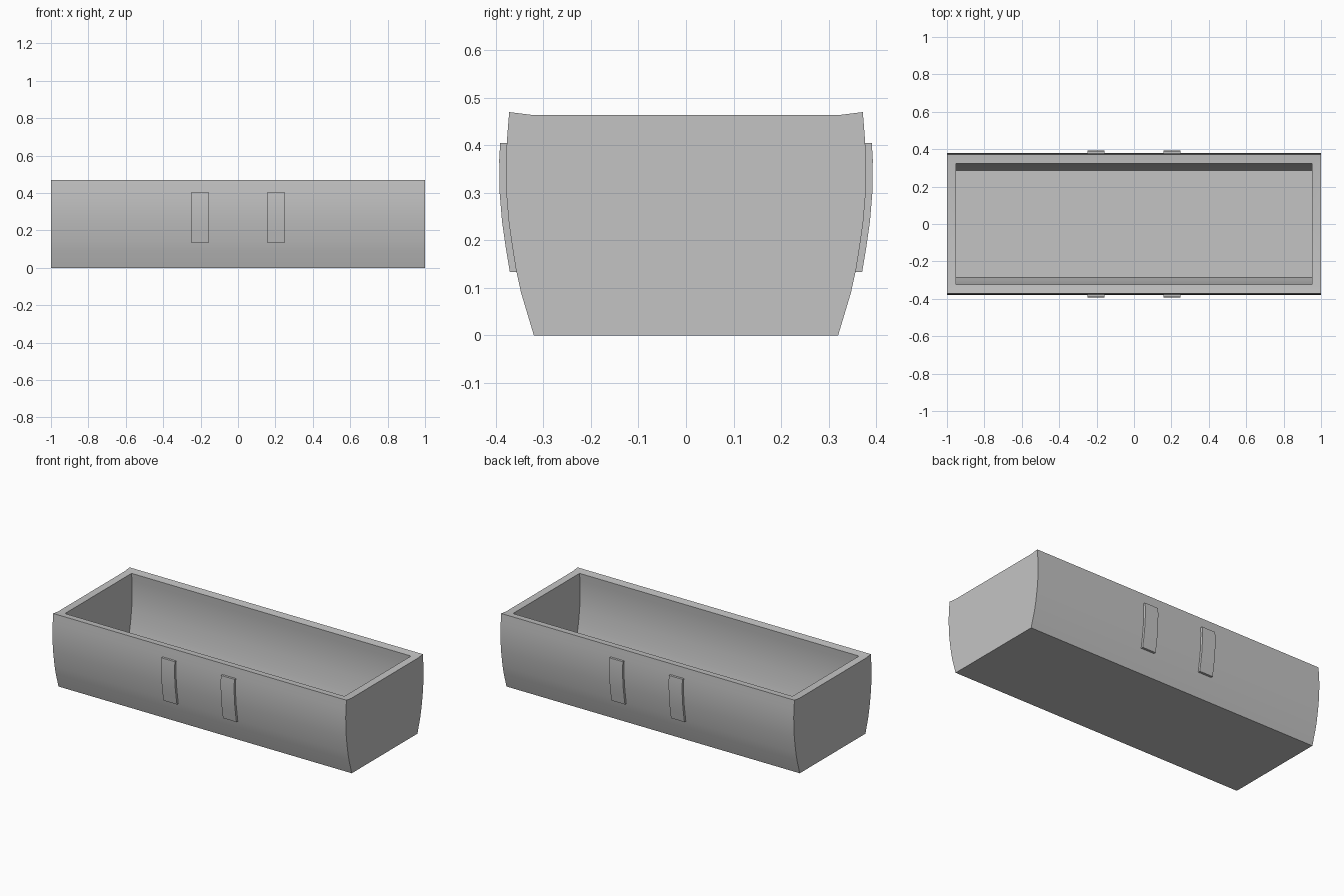
import bpy
import bmesh

if "Cube" in bpy.data.objects:
    bpy.data.objects.remove(bpy.data.objects["Cube"], do_unlink=True)

# One flat grey for the whole model
grey = bpy.data.materials.new("light grey")
grey.use_nodes = True
GREY = (0.55, 0.55, 0.55, 1)
grey.diffuse_color = GREY
grey.node_tree.nodes["Principled BSDF"].inputs["Base Color"].default_value = GREY

# Bulging side profile: (height, half depth)
SIDE = [(0, .32), (.09, .347), (.14, .358), (.19, .366), (.24, .373),
        (.30, .378), (.37, .379), (.42, .376), (.47, .372)]
WALL, FLOOR, RIM = .048, .05, .464


def half_depth(z):
    """Half depth of the outer side at height z."""
    for (z0, y0), (z1, y1) in zip(SIDE, SIDE[1:]):
        if z <= z1:
            return y0 + (y1 - y0) * (z - z0) / (z1 - z0)
    return SIDE[-1][1]


def extrude_profile(name, points, x0, x1):
    """Extrude a closed (y, z) outline along x."""
    bm = bmesh.new()
    face = bm.faces.new([bm.verts.new((x0, y, z)) for y, z in points])
    moved = bmesh.ops.extrude_face_region(bm, geom=[face], use_keep_orig=True)
    verts = [v for v in moved["geom"] if isinstance(v, bmesh.types.BMVert)]
    bmesh.ops.translate(bm, verts=verts, vec=(x1 - x0, 0, 0))
    bmesh.ops.recalc_face_normals(bm, faces=bm.faces)
    mesh = bpy.data.meshes.new(name)
    bm.to_mesh(mesh)
    bm.free()
    mesh.materials.append(grey)
    obj = bpy.data.objects.new(name, mesh)
    bpy.context.collection.objects.link(obj)
    return obj


def select_only(obj):
    bpy.ops.object.select_all(action="DESELECT")
    obj.select_set(True)
    bpy.context.view_layer.objects.active = obj


def smooth(obj):
    select_only(obj)
    bpy.ops.object.shade_smooth_by_angle(angle=.4)


def mirrored(half):
    """Close a half outline by reflecting it across y = 0."""
    return half + [(-y, z) for y, z in reversed(half)]


# Trough body, with side rims slightly raised at the outer edge
outer = [(y, z) for z, y in SIDE] + [(SIDE[-1][1] - WALL, RIM)]
body = extrude_profile("trough_body", mirrored(outer), -1, 1)

# Cavity cutter follows the outer curve at an even wall thickness
inner = [(half_depth(FLOOR) - WALL, FLOOR)]
inner += [(y - WALL, z) for z, y in SIDE if FLOOR < z < RIM]
inner += [(SIDE[-1][1] - WALL, RIM), (SIDE[-1][1] - WALL, .6)]
cutter = extrude_profile("cavity_cutter", mirrored(inner), -.953, .953)
cutter.hide_render = True

select_only(body)
cut = body.modifiers.new("cavity", "BOOLEAN")
cut.operation = "DIFFERENCE"
cut.solver = "EXACT"
cut.object = cutter
bpy.ops.object.modifier_apply(modifier=cut.name)
bpy.data.objects.remove(cutter, do_unlink=True)
smooth(body)

# Curved raised pads, two on each long side
LOW, HIGH, THICK = .134, .405, .014
heights = [LOW] + [z for z, _ in SIDE if LOW + .01 < z < HIGH] + [HIGH]
for side, sy in (("front", -1), ("back", 1)):
    for hand, sx in (("left", 1), ("right", -1)):
        skin = [(sy * (half_depth(z) + THICK), z) for z in heights]
        base = [(sy * (half_depth(z) - .004), z) for z in reversed(heights)]
        pad = extrude_profile(f"{side}_{hand}_pad", skin + base,
                              sx * .157, sx * .249)
        smooth(pad)
